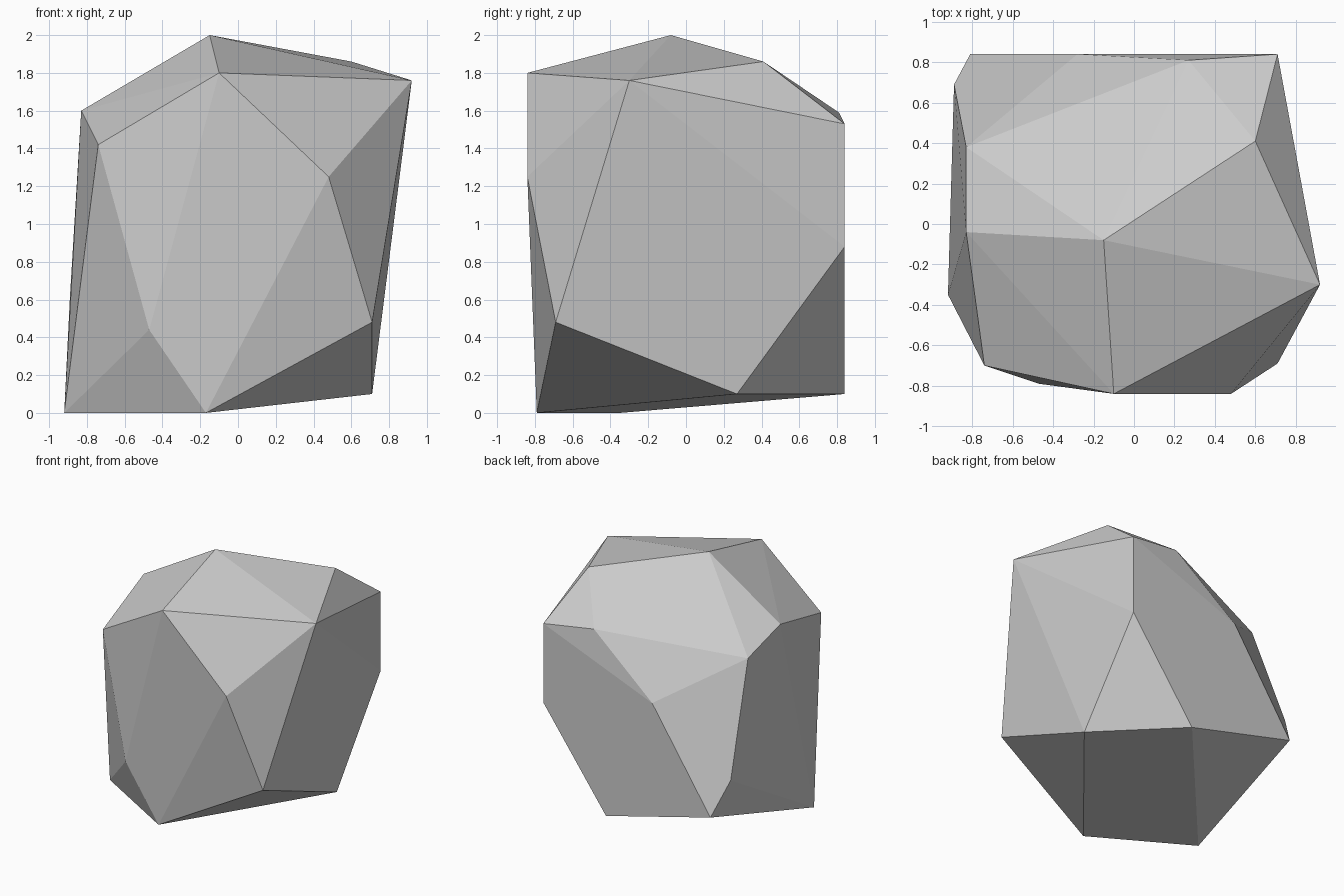
import bpy
import bmesh

cube = bpy.data.objects.get("Cube")
if cube:
    bpy.data.objects.remove(cube, do_unlink=True)

# Plain grey stone
stone = bpy.data.materials.new("stone_grey")
stone.use_nodes = True
grey = (0.6, 0.6, 0.6, 1)
stone.diffuse_color = grey
stone.node_tree.nodes["Principled BSDF"].inputs["Base Color"].default_value = grey

# Corner points of the faceted boulder, grouped by region
crown = [(-.15, -.08, 2), (-.1, -.84, 1.8), (.92, -.3, 1.76), (.6, .41, 1.86)]
shoulder = [(-.83, -.04, 1.6), (-.74, -.7, 1.42), (-.83, .38, 1.48),
            (.27, .81, 1.59), (.71, .84, 1.53)]
front = [(.48, -.84, 1.25), (.71, -.69, .48), (-.47, -.79, .44)]
back = [(.71, .84, .88), (-.28, .84, 1.14), (-.89, .69, .61), (-.81, .84, .34)]
base = [(-.92, -.35, 0), (-.17, -.79, 0), (.71, .27, .1), (.14, .84, .1)]

# Wrap the corners in a convex skin and merge nearly flat facets
bm = bmesh.new()
for point in crown + shoulder + front + back + base:
    bm.verts.new(point)
bmesh.ops.convex_hull(bm, input=bm.verts[:])
bmesh.ops.dissolve_limit(bm, angle_limit=0.02, verts=bm.verts[:], edges=bm.edges[:])
bmesh.ops.recalc_face_normals(bm, faces=bm.faces[:])

mesh = bpy.data.meshes.new("boulder")
bm.to_mesh(mesh)
bm.free()
mesh.materials.append(stone)
boulder = bpy.data.objects.new("boulder", mesh)
bpy.context.collection.objects.link(boulder)
